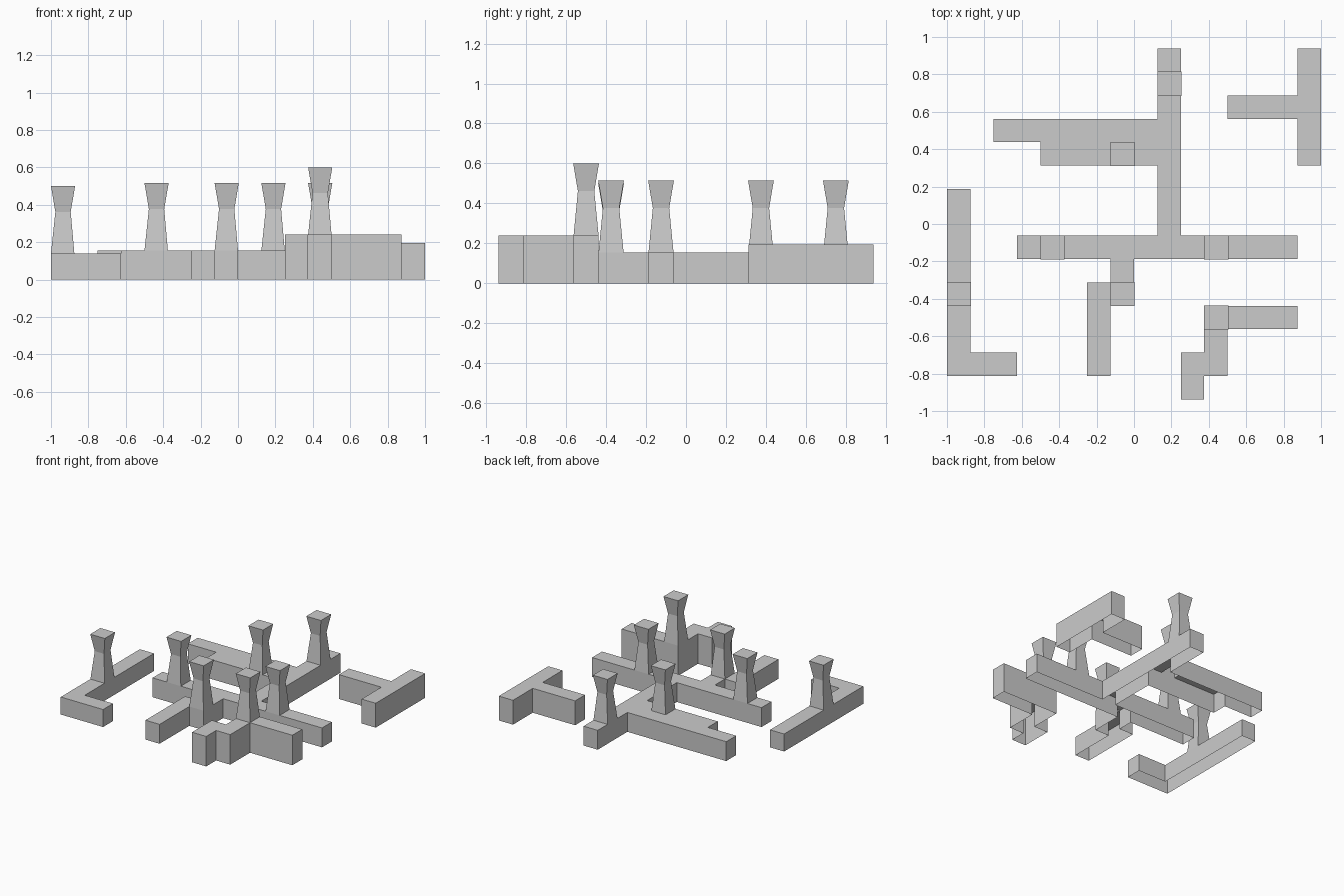
import bpy
import bmesh

if "Cube" in bpy.data.objects:
    bpy.data.objects.remove(bpy.data.objects["Cube"])

CELL = 0.125
X0, Y0 = -1.0, -0.9375      # corner of the layout grid


def square(bm, cx, cy, half, z):
    """Ring of four vertices, counter-clockwise from above."""
    return [bm.verts.new((cx + sx * half, cy + sy * half, z))
            for sx, sy in ((-1, -1), (1, -1), (1, 1), (-1, 1))]


def wall_block(name, rects, height, towers):
    """Open-bottomed wall run on grid cells, with waisted towers on top."""
    cells = {(x, y) for x1, x2, y1, y2 in rects
             for x in range(x1, x2) for y in range(y1, y2)}
    bm = bmesh.new()
    for x, y in sorted(cells):
        cx, cy = X0 + (x + 0.5) * CELL, Y0 + (y + 0.5) * CELL
        top = square(bm, cx, cy, CELL / 2, height)
        # side walls wherever there is no neighbouring cell
        for i, (dx, dy) in enumerate(((0, -1), (1, 0), (0, 1), (-1, 0))):
            if (x + dx, y + dy) not in cells:
                a, b = top[i], top[(i + 1) % 4]
                low_a = bm.verts.new((a.co.x, a.co.y, 0))
                low_b = bm.verts.new((b.co.x, b.co.y, 0))
                bm.faces.new((low_a, low_b, b, a))
        # tower: tapers to a waist, then flares to a flat cap
        if (x, y) in towers:
            for half, rise in ((0.041, 0.222), (0.0645, 0.36)):
                ring = square(bm, cx + 0.002, cy, half, height + rise)
                for i in range(4):
                    j = (i + 1) % 4
                    bm.faces.new((top[i], top[j], ring[j], ring[i]))
                top = ring
        bm.faces.new(top)
    # weld cells and merge flat areas
    bmesh.ops.remove_doubles(bm, verts=bm.verts[:], dist=0.0005)
    bmesh.ops.dissolve_limit(bm, angle_limit=0.01,
                             verts=bm.verts[:], edges=bm.edges[:])
    mesh = bpy.data.meshes.new(name)
    bm.to_mesh(mesh)
    bm.free()
    obj = bpy.data.objects.new(name, mesh)
    bpy.context.collection.objects.link(obj)
    return obj


# rectangles are (x start, x end, y start, y end) in grid cells
wall_block("left_corner_wall", [(0, 1, 1, 9), (0, 3, 1, 2)], 0.14, {(0, 4)})

wall_block("central_wall",
           [(2, 9, 11, 12), (4, 9, 10, 12), (9, 10, 7, 15),
            (3, 15, 6, 7), (7, 8, 4, 6), (6, 7, 1, 5)],
           0.155, {(9, 13), (7, 10), (4, 6), (11, 6), (7, 4)})

wall_block("front_stepped_wall",
           [(11, 15, 3, 4), (11, 12, 1, 4), (10, 11, 0, 2)],
           0.24, {(11, 3)})

wall_block("back_tee_wall", [(15, 16, 10, 15), (12, 16, 12, 13)], 0.195, set())
